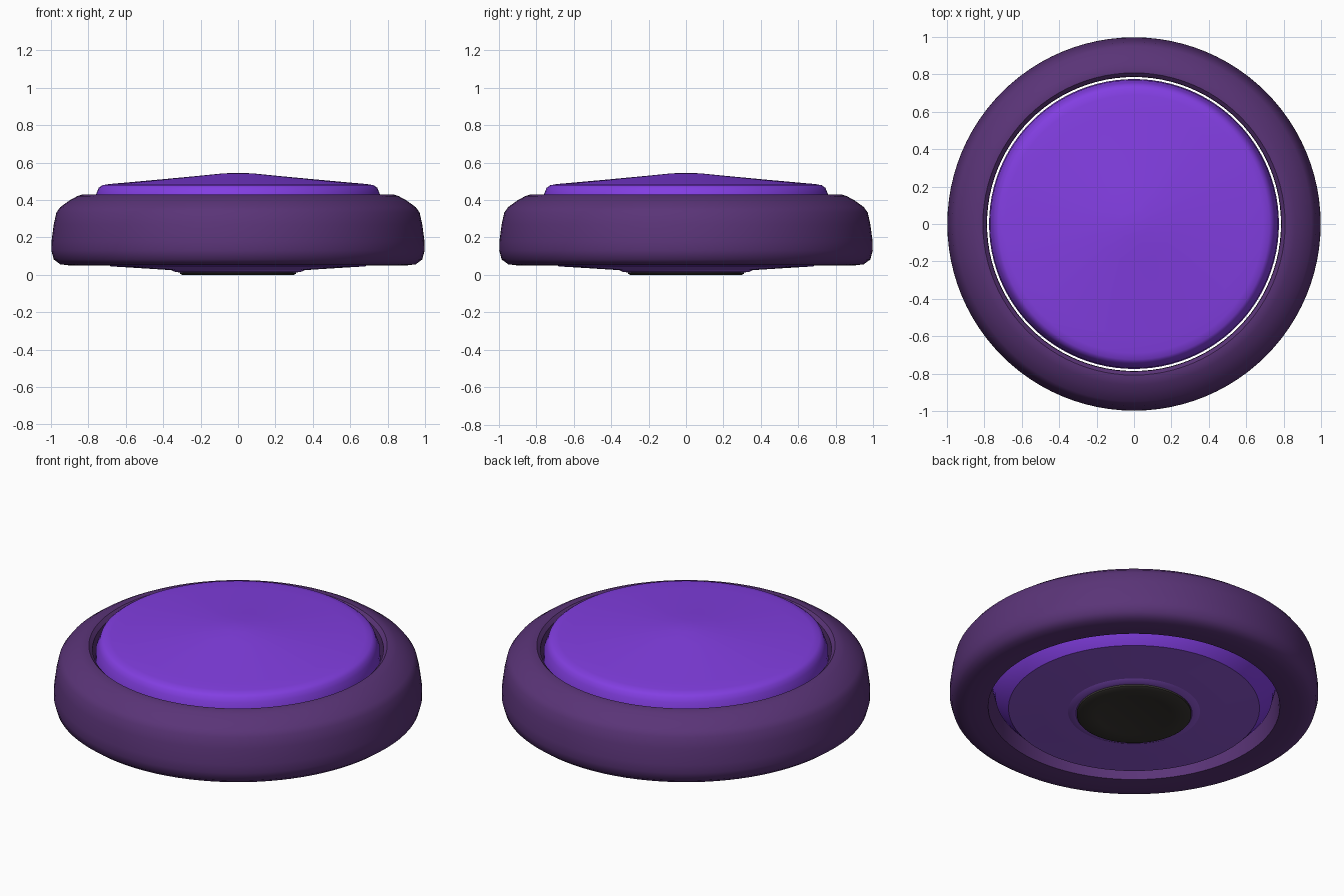
import bpy, bmesh, math

if "Cube" in bpy.data.objects:
    bpy.data.objects.remove(bpy.data.objects["Cube"])

SEG = 96

def material(name, rgb):
    m = bpy.data.materials.new(name)
    m.diffuse_color = (*rgb, 1)
    m.use_nodes = True
    m.node_tree.nodes["Principled BSDF"].inputs["Base Color"].default_value = m.diffuse_color
    return m

ring_purple = material("muted purple", (0.102, 0.034, 0.185))
bright = material("bright purple", (0.225, 0.048, 0.760))
under = material("lavender", (0.280, 0.095, 0.660))
black = material("rubber black", (0.040, 0.036, 0.031))

def lathe(name, profile, mats, closed=False, rule=None, angle=40):
    """Spin a (radius, z) profile round the z axis."""
    bm = bmesh.new()
    rows = []
    for r, z in profile:
        if r < 1e-6:
            rows.append([bm.verts.new((0, 0, z))])
        else:
            rows.append([bm.verts.new((r * math.cos(2 * math.pi * i / SEG),
                                       r * math.sin(2 * math.pi * i / SEG), z))
                         for i in range(SEG)])
    pairs = list(zip(rows, rows[1:]))
    if closed:
        pairs.append((rows[-1], rows[0]))
    for k, (a, b) in enumerate(pairs):
        for i in range(SEG):
            j = (i + 1) % SEG
            if len(a) == 1:
                f = bm.faces.new((a[0], b[j], b[i]))
            elif len(b) == 1:
                f = bm.faces.new((a[i], a[j], b[0]))
            else:
                f = bm.faces.new((a[i], a[j], b[j], b[i]))
            f.material_index = rule(k) if rule else 0
    bmesh.ops.recalc_face_normals(bm, faces=bm.faces)
    # Open shells: make the top shell face up and the underside shells face down
    if not closed:
        up = sum(f.normal.z * f.calc_area() for f in bm.faces)
        if (up < 0) == (profile[0][0] < 1e-6):
            bmesh.ops.reverse_faces(bm, faces=bm.faces)
    me = bpy.data.meshes.new(name)
    bm.to_mesh(me)
    bm.free()
    for m in mats:
        me.materials.append(m)
    ob = bpy.data.objects.new(name, me)
    bpy.context.collection.objects.link(ob)
    bpy.ops.object.select_all(action='DESELECT')
    ob.select_set(True)
    bpy.context.view_layer.objects.active = ob
    bpy.ops.object.shade_smooth_by_angle(angle=math.radians(angle))
    return ob

# Outer rounded ring with an open middle
lathe("outer_ring",
      [(0.790, 0.055), (0.83, 0.051), (0.90, 0.050), (0.95, 0.056), (0.985, 0.082),
       (0.998, 0.13), (0.997, 0.18), (0.985, 0.27), (0.971, 0.333),
       (0.95, 0.362), (0.90, 0.398), (0.86, 0.420), (0.83, 0.430), (0.808, 0.430),
       (0.788, 0.41), (0.786, 0.10)],
      [ring_purple], closed=True)

# Domed centre button whose lower wall tapers to the underside
lathe("centre_button",
      [(0, 0.545), (0.08, 0.542), (0.20, 0.530), (0.40, 0.511), (0.60, 0.493),
       (0.69, 0.485), (0.725, 0.479), (0.745, 0.465), (0.755, 0.44), (0.770, 0.40),
       (0.775, 0.22), (0.75, 0.12), (0.68, 0.045)],
      [bright])

# Shallow conical underside
lathe("underside_plate", [(0.68, 0.045), (0.50, 0.034), (0.36, 0.025), (0, 0.022)], [under])

# Raised lip round the foot
lathe("foot_lip", [(0.36, 0.026), (0.335, 0.015), (0.315, 0.013), (0.30, 0.024)], [under])

# Black rubber foot
lathe("rubber_foot", [(0.31, 0.023), (0.31, 0.006), (0.30, 0.0), (0.21, 0.0),
                      (0.19, 0.006), (0, 0.004)], [black])
